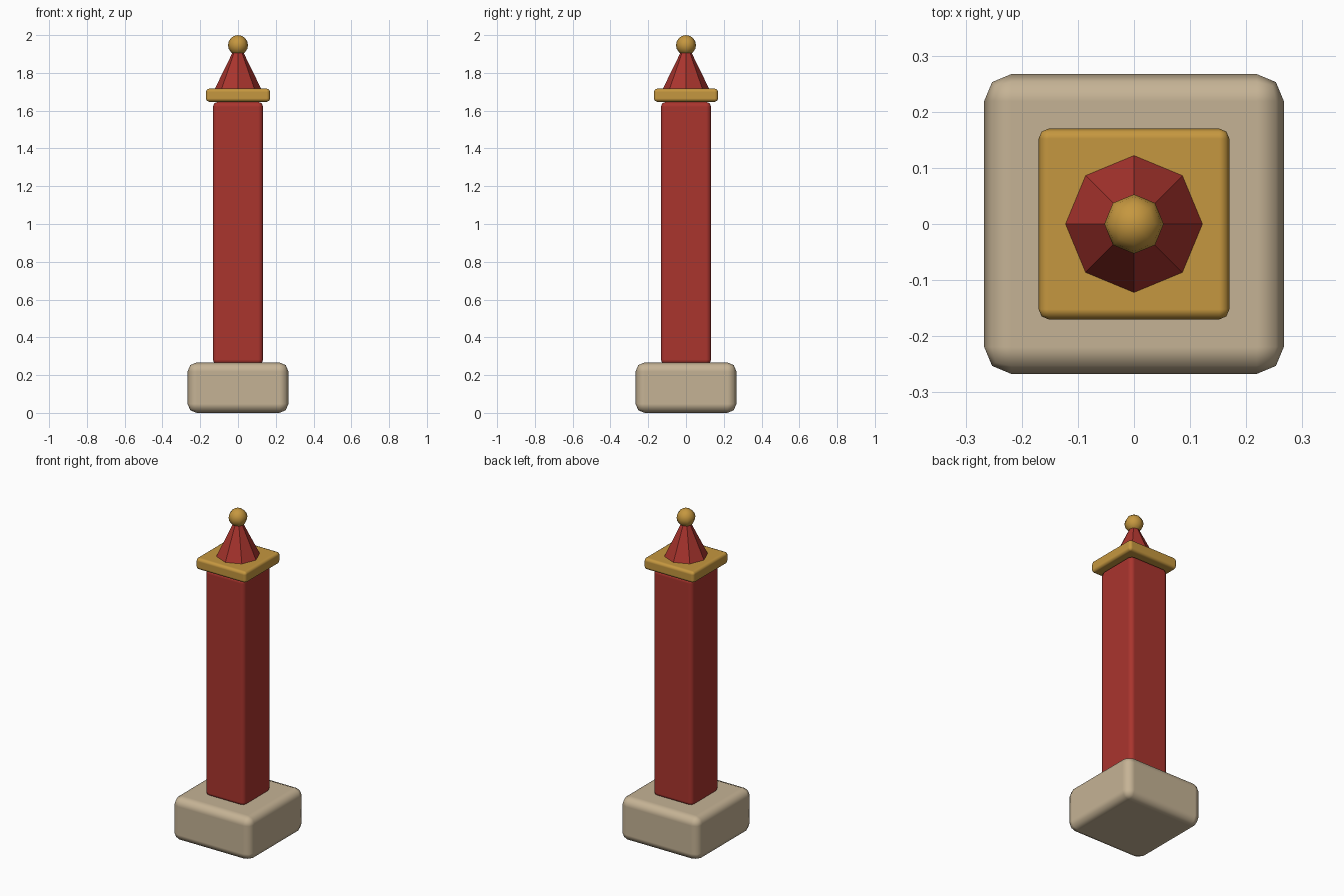
import bpy
import math

cube = bpy.data.objects.get("Cube")
if cube:
    bpy.data.objects.remove(cube, do_unlink=True)


def make_material(name, color):
    mat = bpy.data.materials.new(name)
    mat.use_nodes = True
    mat.diffuse_color = (*color, 1)
    mat.node_tree.nodes["Principled BSDF"].inputs["Base Color"].default_value = (*color, 1)
    return mat


stone = make_material("sandstone", (0.56, 0.45, 0.30))
red = make_material("painted red", (0.40, 0.035, 0.027))
gold = make_material("gold", (0.56, 0.31, 0.05))


def finish(name, mat, smooth=True):
    obj = bpy.context.object
    obj.name = name
    obj.data.materials.append(mat)
    if smooth:
        bpy.ops.object.shade_smooth()
    return obj


def rounded_block(name, width, bottom, top, bevel, mat):
    bpy.ops.mesh.primitive_cube_add(size=1, location=(0, 0, (bottom + top) / 2))
    obj = bpy.context.object
    obj.scale = (width, width, top - bottom)
    bpy.ops.object.transform_apply(location=False, rotation=False, scale=True)
    finish(name, mat)
    mod = obj.modifiers.new("rounded edges", "BEVEL")
    mod.width = bevel
    mod.segments = 2
    mod.harden_normals = True
    return obj


# Stacked blocks: plinth, pillar and capital
rounded_block("plinth", 0.534, 0, 0.267, 0.048, stone)
rounded_block("pillar", 0.267, 0.255, 1.647, 0.027, red)
rounded_block("capital", 0.34, 1.647, 1.717, 0.018, gold)

# Faceted eight-sided spire
bpy.ops.mesh.primitive_cone_add(vertices=8, radius1=0.122, radius2=0.0,
                                depth=0.25, location=(0, 0, 1.717 + 0.125))
finish("spire", red, smooth=False)

# Round finial on the tip
bpy.ops.mesh.primitive_uv_sphere_add(segments=8, ring_count=8, radius=0.053,
                                     location=(0, 0, 1.947))
finish("finial", gold)
